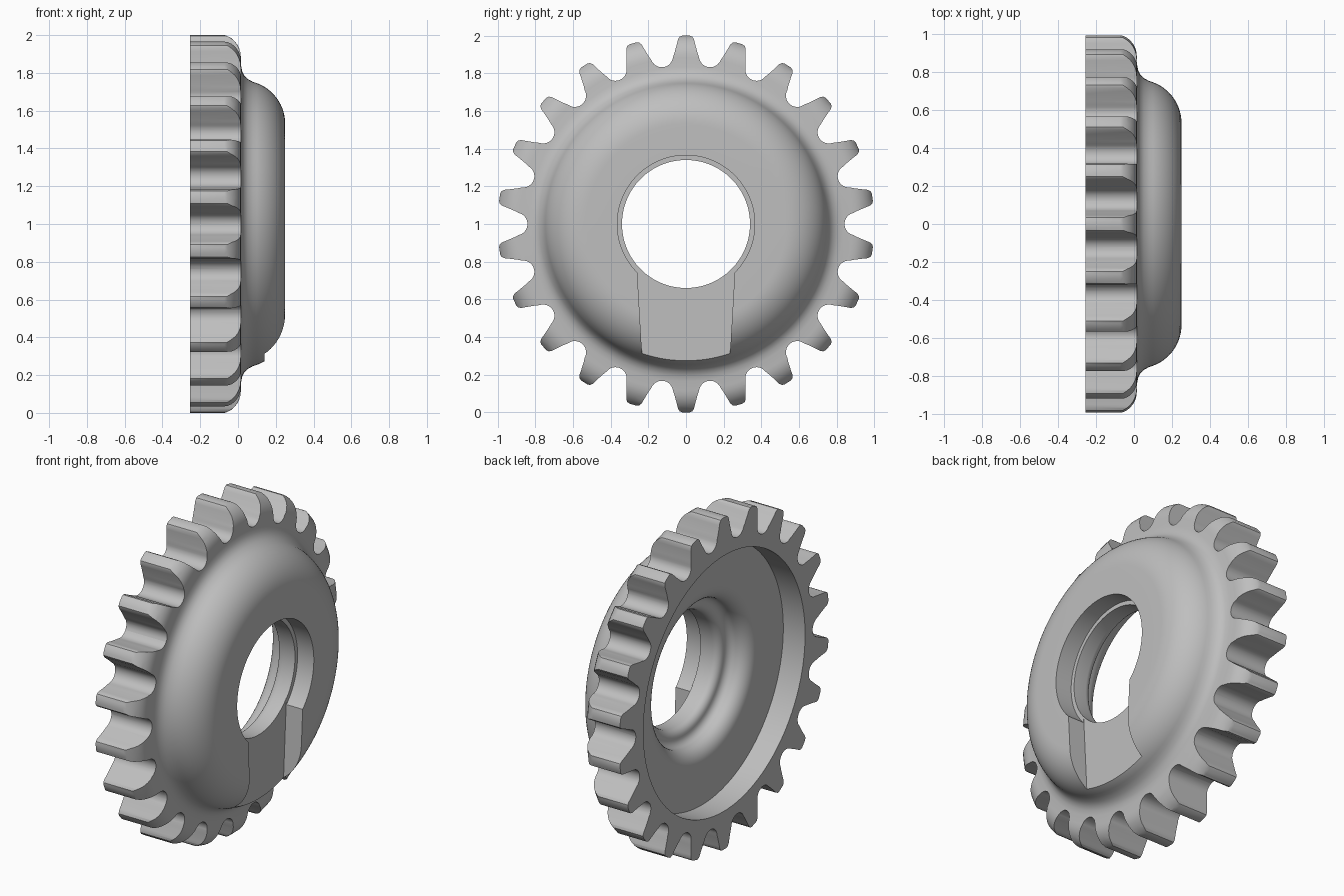
import bpy, bmesh, math
from mathutils import Vector

if "Cube" in bpy.data.objects:
    bpy.data.objects.remove(bpy.data.objects["Cube"])

TEETH = 22
CENTRE_Z = 1.0

steel = bpy.data.materials.new("light grey metal")
steel.use_nodes = True
grey = (0.52, 0.52, 0.52, 1)
steel.diffuse_color = grey
steel.node_tree.nodes["Principled BSDF"].inputs["Base Color"].default_value = grey


def make_object(name, bm):
    bmesh.ops.recalc_face_normals(bm, faces=bm.faces)
    mesh = bpy.data.meshes.new(name)
    bm.to_mesh(mesh)
    bm.free()
    mesh.materials.append(steel)
    obj = bpy.data.objects.new(name, mesh)
    bpy.context.collection.objects.link(obj)
    return obj


def arc(cx, cr, rx, rr, start, end, steps):
    """Elliptical arc in the (x, radius) plane, angles in degrees."""
    angles = [math.radians(start + (end - start) * i / steps) for i in range(steps + 1)]
    return [(cx + rx * math.cos(a), cr + rr * math.sin(a)) for a in angles]


def lathe(name, profile, steps):
    """Revolve a closed (x, radius) profile about the x axis."""
    bm = bmesh.new()
    verts = [bm.verts.new((x, 0, r)) for x, r in profile]
    edges = [bm.edges.new((v, verts[i - 1])) for i, v in enumerate(verts)]
    bmesh.ops.spin(bm, geom=verts + edges, cent=(0, 0, 0), axis=(1, 0, 0),
                   angle=math.tau, steps=steps)
    bmesh.ops.remove_doubles(bm, verts=bm.verts, dist=0.0001)
    bmesh.ops.translate(bm, verts=bm.verts, vec=(0, 0, CENTRE_Z))
    return make_object(name, bm)


def prism(name, outline, x0, x1):
    """Extrude a (y, z) outline along x, with z measured from the axle."""
    bm = bmesh.new()
    face = bm.faces.new([bm.verts.new((x0, y, z + CENTRE_Z)) for y, z in outline])
    grown = bmesh.ops.extrude_face_region(bm, geom=[face])["geom"]
    bmesh.ops.translate(bm, verts=[v for v in grown if isinstance(v, bmesh.types.BMVert)],
                        vec=(x1 - x0, 0, 0))
    return make_object(name, bm)


def cut(target, cutter, operation):
    mod = target.modifiers.new(operation, "BOOLEAN")
    mod.operation = operation
    mod.solver = "EXACT"
    mod.object = cutter
    bpy.context.view_layer.objects.active = target
    bpy.ops.object.modifier_apply(modifier=mod.name)
    bpy.data.objects.remove(cutter)


# Body section: rim, rounded front shoulder, domed front, stepped bore, rear recess
profile = [(-0.255, 0.77), (-0.255, 1.004)]
profile += arc(-0.1, 0.884, 0.115, 0.12, 90, 0, 8)
profile += [(0.017, 0.835), (0.022, 0.808), (0.033, 0.785), (0.052, 0.767)]
profile += arc(0.02, 0.53, 0.23, 0.23, 75, 0, 14)
profile += [(0.25, 0.365), (0.142, 0.365), (0.142, 0.34)]
# Rear of the bore flares out in two soft steps to the recess floor
profile += arc(0.06, 0.385, 0.045, 0.045, 270, 180, 6)
profile += arc(-0.03, 0.385, 0.045, 0.045, 0, 90, 6)[1:]
profile += arc(-0.03, 0.52, 0.08, 0.09, 270, 180, 8)
profile += [(-0.11, 0.77)]
gear = lathe("gear_wheel", profile, 132)

# Tooth outline: half of one tooth as (sideways, radius), mirrored and repeated
half = [(0.020, 1.0), (0.033, 0.995), (0.042, 0.982), (0.050, 0.95), (0.061, 0.91)]
gap = math.pi / TEETH
gap_centre, gap_radius = 0.902, 0.06
for i in range(1, 8):
    a = math.pi * (1 - i / 14)
    p = Vector((gap_radius * math.cos(a), gap_centre - gap_radius * math.sin(a)))
    half.append((p.x * math.cos(gap) + p.y * math.sin(gap),
                 p.y * math.cos(gap) - p.x * math.sin(gap)))
tooth = [(-s, r) for s, r in reversed(half[:-1])] + half
outline = []
for k in range(TEETH):
    a = math.tau * k / TEETH
    outline += [(s * math.cos(a) + r * math.sin(a),
                 r * math.cos(a) - s * math.sin(a)) for s, r in tooth]
cut(gear, prism("tooth_cutter", outline, -0.5, 0.5), "INTERSECT")

# Tapered slot in the front face, running down from the bore
slot = [(-0.268, -0.1), (0.268, -0.1), (0.219, -0.95), (-0.219, -0.95)]
cut(gear, prism("slot_cutter", slot, 0.14, 0.5), "DIFFERENCE")

# Smooth shading with crisp machined edges
bpy.ops.object.select_all(action="DESELECT")
gear.select_set(True)
bpy.context.view_layer.objects.active = gear
bpy.ops.object.shade_smooth_by_angle(angle=math.radians(32))
